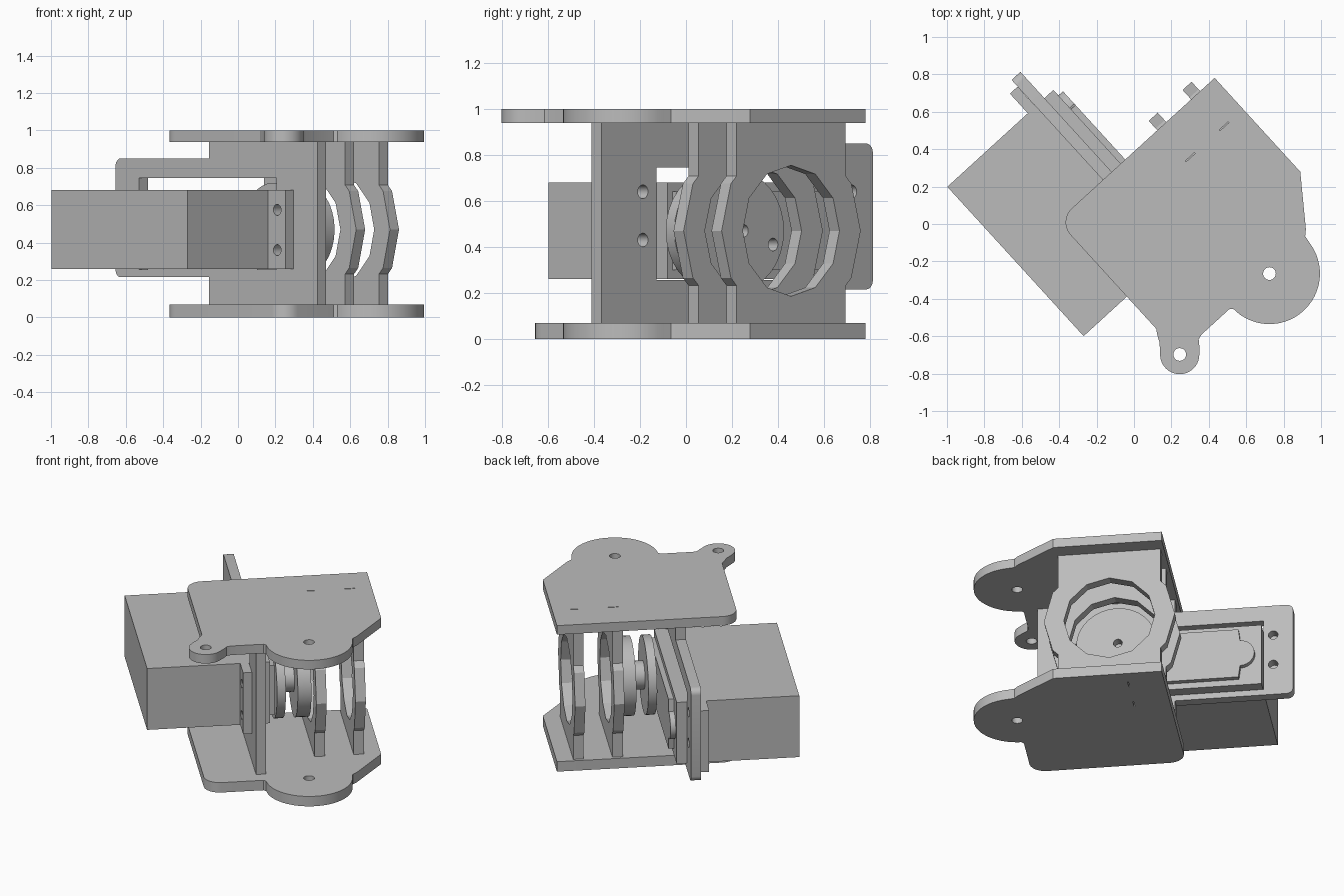
import bpy, bmesh
from math import cos, sin, radians

cube = bpy.data.objects.get("Cube")
if cube:
    bpy.data.objects.remove(cube, do_unlink=True)

GREY = (0.5, 0.5, 0.5, 1)
mat = bpy.data.materials.new("plain grey")
mat.use_nodes = True
mat.diffuse_color = GREY
mat.node_tree.nodes["Principled BSDF"].inputs["Base Color"].default_value = GREY

# The assembly is turned: a runs along the motor axis, b across it
C, S = cos(radians(42.4)), sin(radians(42.4))


def world(a, b, z):
    return (C * a + S * b, S * a - C * b, z)


def arc(cx, cy, r, start, end, n=10):
    step = (end - start) / n
    return [(cx + r * cos(radians(start + step * i)),
             cy + r * sin(radians(start + step * i))) for i in range(n + 1)]


def circle(cx, cy, r, n=32):
    return arc(cx, cy, r, 0, 360, n)[:-1]


def rect(x0, x1, y0, y1):
    return [(x0, y0), (x1, y0), (x1, y1), (x0, y1)]


def prism(name, outline, lo, hi, axis="a", smooth=False):
    """Extrude an outline along a (points are b, z) or along z (points are a, b)."""
    def place(p, d):
        return world(d, *p) if axis == "a" else world(*p, d)
    bm = bmesh.new()
    low = [bm.verts.new(place(p, lo)) for p in outline]
    high = [bm.verts.new(place(p, hi)) for p in outline]
    bm.faces.new(low)
    bm.faces.new(high)
    n = len(outline)
    for i in range(n):
        j = (i + 1) % n
        bm.faces.new((low[i], low[j], high[j], high[i]))
    bmesh.ops.recalc_face_normals(bm, faces=bm.faces)
    mesh = bpy.data.meshes.new(name)
    bm.to_mesh(mesh)
    bm.free()
    mesh.materials.append(mat)
    ob = bpy.data.objects.new(name, mesh)
    bpy.context.collection.objects.link(ob)
    if smooth:
        shade(ob)
    return ob


def activate(ob):
    bpy.ops.object.select_all(action="DESELECT")
    ob.select_set(True)
    bpy.context.view_layer.objects.active = ob


def shade(ob):
    activate(ob)
    bpy.ops.object.shade_smooth_by_angle(angle=radians(25))


def cut(ob, outlines, lo, hi, axis="a"):
    for outline in outlines:
        cutter = prism("cutter", outline, lo, hi, axis)
        cutter.hide_render = True
        mod = ob.modifiers.new("hole", "BOOLEAN")
        mod.operation, mod.solver, mod.object = "DIFFERENCE", "EXACT", cutter
        activate(ob)
        bpy.ops.object.modifier_apply(modifier=mod.name)
        bpy.data.objects.remove(cutter, do_unlink=True)


# Top and bottom plates: shared lobe and back corner, ear only on top
A0, B0, B1 = -0.29, -0.286, 0.68
RIBS = (0.43, 0.675)
THICK = 0.065
lobe = [(0.845, B0), (0.845, 0.393), (0.66, 0.64), (0.632, 0.665)]
lobe += arc(0.356, 0.684, 0.27, 5, 178, 32) + [(0.07, B1)]
back_corner = arc(A0 + 0.1, B0 + 0.1, 0.1, 180, 270)
ear = [(-0.132, B1), (-0.16, 0.688), (-0.18, 0.715)]
ear += arc(A0, B1, 0.105, 42, 222, 20)
ear += [(-0.326, 0.56), (-0.31, 0.525), (A0, 0.494)]
plain_corner = arc(A0 + 0.1, B1 - 0.1, 0.1, 90, 180)

slots = [rect(a, a + THICK, -0.064, -0.058) for a in RIBS]
pivot = circle(0.356, 0.684, 0.034, 24)
top = prism("top_plate", lobe + ear + back_corner, 0.938, 1.0, "z")
cut(top, [pivot, circle(A0, B1, 0.034, 24)] + slots, 0.9, 1.1, "z")
shade(top)
bottom = prism("bottom_plate", lobe + plain_corner + back_corner, 0, 0.068, "z")
cut(bottom, [pivot] + slots, -0.1, 0.1, "z")
shade(bottom)

# Mounting plate with a side tab and a window for the motor
tab = arc(-0.97, 0.81, 0.04, 90, 180, 6)[::1] + arc(-0.97, 0.255, 0.04, 180, 270, 6)
mount = prism("mounting_plate", tab + [
    (-0.27, 0.215), (-0.27, 0.065), (0.59, 0.065), (0.59, 0.94), (-0.27, 0.94),
    (-0.27, 0.85)], 0.036, 0.10)
cut(mount, [rect(-0.825, 0.266, 0.255, 0.745)], 0, 0.2)
cut(mount, [circle(b, z, 0.03, 16) for b in (-0.885, 0.345) for z in (0.43, 0.64)], 0, 0.2)
shade(mount)

# Motor: body, fixing flanges, lid with a rounded end, output boss
Z0, Z1 = 0.26, 0.68
prism("motor_body", rect(-0.82, 0.261, Z0, Z1), -0.603, 0.165)
for name, b0, b1 in (("left_flange", -0.962, -0.82), ("right_flange", 0.261, 0.40)):
    flange = prism(name, rect(b0, b1, Z0, Z1), -0.02, 0.035)
    mid = -0.885 if b0 < 0 else 0.333
    cut(flange, [circle(mid, z, 0.03, 16) for z in (0.36, 0.575)], -0.1, 0.1)
    shade(flange)
lid_end = arc(-0.69, 0.47, 0.09, 270, 90, 14)
prism("motor_lid", [(0.23, 0.30), (-0.68, 0.30)] + lid_end
      + [(-0.68, 0.64), (0.23, 0.64)], 0.165, 0.198, smooth=True)

# Coupling: inner disc, narrow shaft, outer disc with holes and a key
BC, ZC = 0.056, 0.47
prism("motor_boss", circle(BC, ZC, 0.12), 0.19, 0.215, smooth=True)
prism("inner_disc", circle(BC, ZC, 0.25), 0.205, 0.26, smooth=True)
prism("shaft", circle(BC, ZC, 0.09), 0.25, 0.35, smooth=True)
outer = prism("outer_disc", circle(BC, ZC, 0.25), 0.335, 0.42)
cut(outer, [circle(b, z, 0.028, 16) for b, z in ((0.045, 0.47), (-0.13, 0.41))], 0.36, 0.5)
shade(outer)

# Ribs: upright walls widening to twelve-sided rings
R, HALF = 0.41, 0.321
JOIN = R * 0.5 + (R * cos(radians(30)) - HALF)
right = [(BC + HALF, 0.065), (BC + HALF, ZC - JOIN)] + arc(BC, ZC, R, -30, 30, 2)
right += [(BC + HALF, ZC + JOIN), (BC + HALF, 0.94)]
left = [(2 * BC - b, z) for b, z in reversed(right)]
for name, a in zip(("inner_ring_rib", "outer_ring_rib"), RIBS):
    rib = prism(name, right + left, a, a + THICK)
    cut(rib, [circle(BC, ZC, 0.285, 12)], a - 0.1, a + 0.2)
